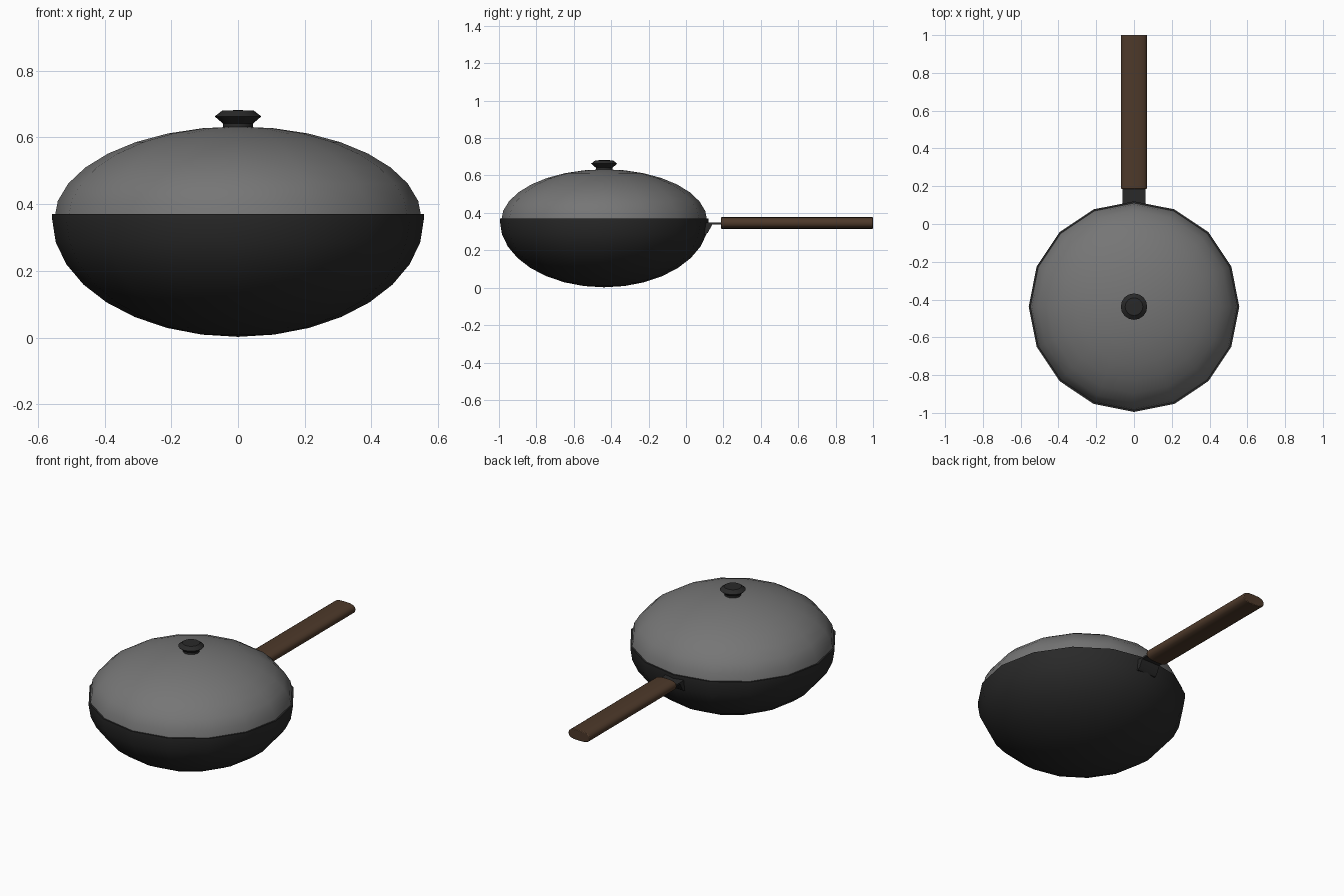
import bpy, bmesh
from math import sin, cos, pi, radians

if "Cube" in bpy.data.objects:
    bpy.data.objects.remove(bpy.data.objects["Cube"])

CY = -0.4375   # centre of the pan along y
SIDES = 16


def material(name, rgb):
    m = bpy.data.materials.new(name)
    m.diffuse_color = (*rgb, 1)
    m.use_nodes = True
    m.node_tree.nodes["Principled BSDF"].inputs["Base Color"].default_value = m.diffuse_color
    return m


iron = material("dark_iron", (0.022, 0.022, 0.022))
lid_grey = material("lid_grey", (0.18, 0.18, 0.18))
wood = material("brown_wood", (0.075, 0.041, 0.023))


def finish(name, bm, mat, angle):
    bmesh.ops.recalc_face_normals(bm, faces=bm.faces)
    mesh = bpy.data.meshes.new(name)
    bm.to_mesh(mesh)
    bm.free()
    ob = bpy.data.objects.new(name, mesh)
    bpy.context.collection.objects.link(ob)
    mesh.materials.append(mat)
    bpy.ops.object.select_all(action='DESELECT')
    ob.select_set(True)
    bpy.context.view_layer.objects.active = ob
    bpy.ops.object.shade_smooth_by_angle(angle=radians(angle))
    return ob


def lathe(name, profile, mat, angle=40):
    """Spin an (r, z) profile about the pan's axis."""
    bm = bmesh.new()
    vs = [bm.verts.new((r, CY, z)) for r, z in profile]
    es = [bm.edges.new(p) for p in zip(vs, vs[1:])]
    bmesh.ops.spin(bm, geom=vs + es, cent=(0, CY, 0), axis=(0, 0, 1),
                   angle=2 * pi, steps=SIDES, use_merge=True)
    bmesh.ops.remove_doubles(bm, verts=bm.verts, dist=1e-5)
    return finish(name, bm, mat, angle)


def prism(name, ring, offset, mat, angle=40):
    """Extrude a closed outline along an offset."""
    bm = bmesh.new()
    face = bm.faces.new([bm.verts.new(p) for p in ring])
    ext = bmesh.ops.extrude_face_region(bm, geom=[face], use_keep_orig=True)
    moved = [v for v in ext["geom"] if isinstance(v, bmesh.types.BMVert)]
    bmesh.ops.translate(bm, verts=moved, vec=offset)
    return finish(name, bm, mat, angle)


def arc(r, z0, h, n=8):
    """Quarter ellipse from the rim (r, z0) to the axis (0, z0 + h)."""
    return [(r * cos(i * pi / 2 / n) if i < n else 0,
             z0 + h * sin(i * pi / 2 / n)) for i in range(n + 1)]


# Bowl: half ellipsoid with a short upright rim and an inner wall
outer = arc(0.5575, 0.355, -0.353)
inner = arc(0.545, 0.355, -0.340)
lathe("bowl", outer[::-1] + [(0.5575, 0.37), (0.545, 0.37)] + inner, iron)

# Lid: domed shell resting on the rim
lid_out = arc(0.551, 0.356, 0.277)
lid_in = arc(0.54, 0.356, 0.266)
lathe("lid", lid_out[::-1] + lid_in, lid_grey)

# Lid knob
lathe("lid_knob", [(0, 0.625), (0.045, 0.625), (0.045, 0.642), (0.07, 0.663),
                   (0.047, 0.681), (0, 0.682)], iron, 30)

# Handle bracket: folded strip running from the bowl wall into the handle
side = [(0.105, 0.35), (0.125, 0.348), (0.22, 0.348), (0.22, 0.338),
        (0.14, 0.338), (0.118, 0.295), (0.105, 0.285), (0.08, 0.285)]
prism("handle_bracket", [(-0.06, y, z) for y, z in side], (0.12, 0, 0), iron, 30)


# Wooden handle: flattened oval bar with softened ends
def soft(v):
    return (abs(v) ** 0.75) * (1 if v >= 0 else -1)


ring = [(0.07 * soft(cos(a)), 0.186, 0.346 + 0.031 * soft(sin(a)))
        for a in (2 * pi * i / 16 for i in range(16))]
handle = prism("handle", ring, (0, 0.814, 0), wood)
bevel = handle.modifiers.new("soft_ends", 'BEVEL')
bevel.width = 0.004
bevel.segments = 2
bevel.limit_method = 'ANGLE'
bevel.angle_limit = radians(70)
